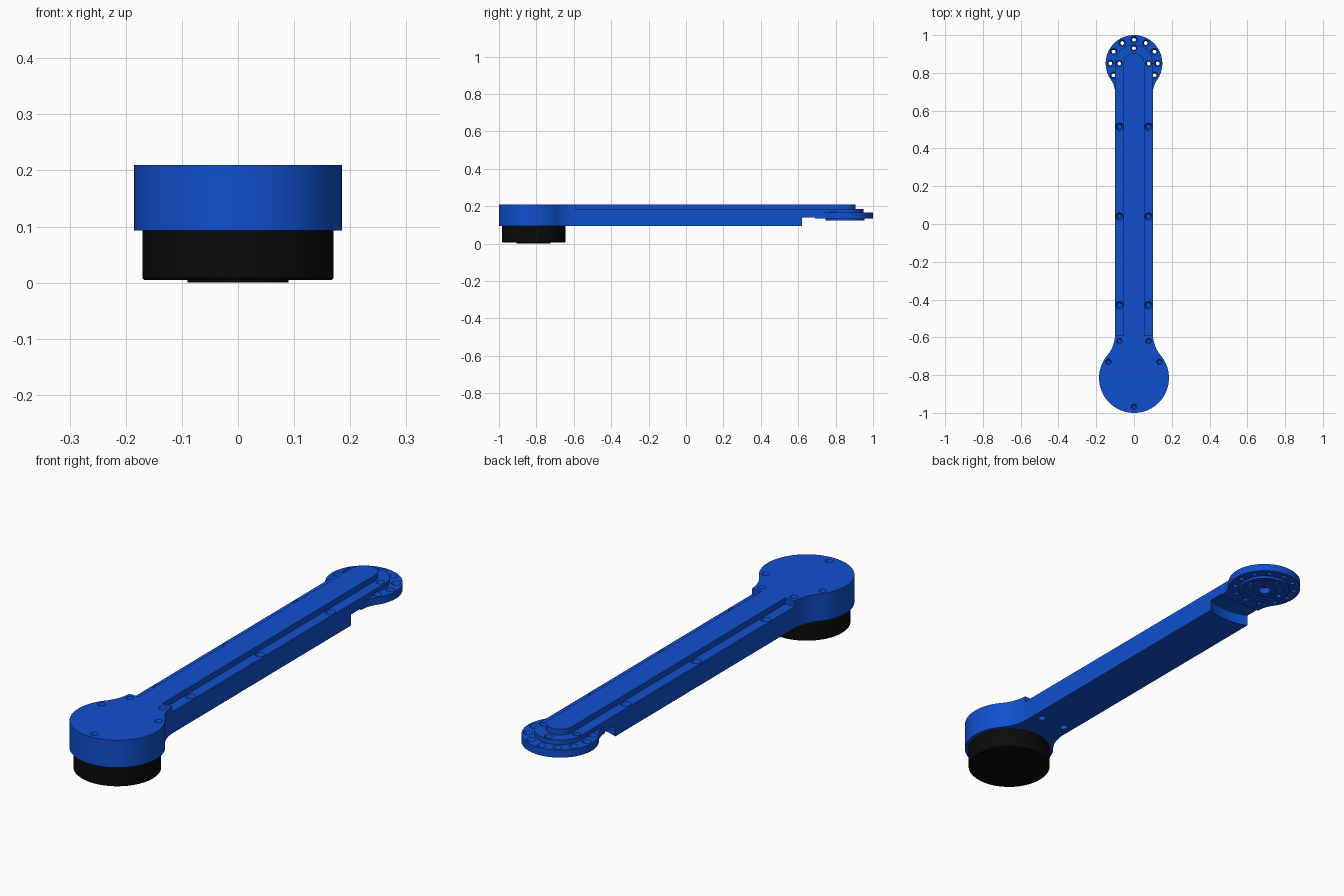
import bpy, bmesh
from math import sin, cos, pi, atan2, radians

if "Cube" in bpy.data.objects:
    bpy.data.objects.remove(bpy.data.objects["Cube"])

HUB, TIP = -0.815, 0.85          # y of the two joint centres


def material(name, rgb):
    m = bpy.data.materials.new(name)
    m.diffuse_color = (*rgb, 1)
    m.use_nodes = True
    m.node_tree.nodes["Principled BSDF"].inputs["Base Color"].default_value = m.diffuse_color
    return m


def make(name, bm, mat=None):
    bmesh.ops.recalc_face_normals(bm, faces=bm.faces)
    me = bpy.data.meshes.new(name)
    bm.to_mesh(me)
    bm.free()
    ob = bpy.data.objects.new(name, me)
    bpy.context.collection.objects.link(ob)
    if mat:
        me.materials.append(mat)
    return ob


def prism(name, pts, z0, z1, mat=None):
    bm = bmesh.new()
    f = bm.faces.new([bm.verts.new((x, y, z0)) for x, y in pts])
    ext = bmesh.ops.extrude_face_region(bm, geom=[f])["geom"]
    for v in ext:
        if isinstance(v, bmesh.types.BMVert):
            v.co.z = z1
    return make(name, bm, mat)


def arc(cx, cy, r, a0, a1, n):
    return [(cx + r * cos(a0 + (a1 - a0) * i / n), cy + r * sin(a0 + (a1 - a0) * i / n))
            for i in range(n + 1)]


def circle(cx, cy, r, n):
    return arc(cx, cy, r, 0, 2 * pi, n)[:-1]


def add_lathe(bm, profile, x, y, n):
    vs = [bm.verts.new((x + r, y, z)) for r, z in profile]
    es = [bm.edges.new(p) for p in zip(vs, vs[1:])]
    bmesh.ops.spin(bm, geom=vs + es, cent=(x, y, 0), axis=(0, 0, 1), angle=2 * pi, steps=n)


def lathe(name, profiles, mat=None, n=96):
    """One object made of solids of revolution: (profile, x, y) each."""
    bm = bmesh.new()
    for profile, x, y in profiles:
        add_lathe(bm, profile, x, y, n)
    bmesh.ops.remove_doubles(bm, verts=bm.verts, dist=1e-5)
    return make(name, bm, mat)


def lobe(cy, r, dy, w):
    """Right half outline of a round end blending tangentially into a bar of half width w.
    Runs from the bar towards the far end of the circle; dy is the signed blend length."""
    R = (w * w + dy * dy - r * r) / (2 * (r - w))
    a = atan2(abs(dy), w + R)
    s = 1 if dy > 0 else -1
    blend = [(x, cy + s * y) for x, y in arc(w + R, abs(dy), R, pi, pi + a, 14)]
    rim = [(x, cy + s * y) for x, y in arc(0, 0, r, a, -pi / 2, 44)]
    return blend + rim[1:]


def mirrored(half):
    return half + [(-x, y) for x, y in reversed(half) if x > 1e-6]


def boolean(ob, tool, op):
    mod = ob.modifiers.new(op, 'BOOLEAN')
    mod.operation, mod.object, mod.solver = op, tool, 'EXACT'
    bpy.context.view_layer.objects.active = ob
    bpy.ops.object.modifier_apply(modifier=mod.name)
    bpy.data.objects.remove(tool)


def hole(r, z0, z1):
    return [(0, z0), (r, z0), (r, z1), (0, z1)]


def sunk(r, R, z0, neck, top):
    """Straight hole with a conical countersink up to just above the surface."""
    return [(0, z0), (r, z0), (r, neck), (R, top), (R, top + 0.006), (0, top + 0.006)]


def drill(ob, holes):
    boolean(ob, lathe("drill_cutter", holes, n=20), 'DIFFERENCE')


def smooth(ob):
    bpy.ops.object.select_all(action='DESELECT')
    ob.select_set(True)
    bpy.context.view_layer.objects.active = ob
    bpy.ops.object.shade_smooth_by_angle(angle=radians(30))


blue = material("blue_paint", (0.005, 0.08, 0.62))
black = material("black_housing", (0.003, 0.003, 0.003))

# Arm: round hub, straight bar and rounded far end
half = list(reversed(lobe(HUB, 0.185, 0.235, 0.1))) + arc(0, TIP, 0.1, 0, pi / 2, 24)
arm = prism("arm", mirrored(half), 0.093, 0.21, blue)

# Side ledges, leaving the raised centre rib
rib = [(-0.055, -0.59)] + arc(0, TIP, 0.055, pi, 0, 32) + [(0.055, -0.59)]
ledge = [(0.3, -0.59), (0.3, 1.2), (-0.3, 1.2), (-0.3, -0.59)] + rib
boolean(arm, prism("ledge_cutter", ledge, 0.185, 0.3), 'DIFFERENCE')

# Curved clearance under the far end
boolean(arm, prism("clearance_cutter", circle(0, TIP, 0.25, 96), 0, 0.14), 'DIFFERENCE')

# Mounting flange at the far end, with a ringed boss below
flange = mirrored(lobe(TIP, 0.15, -0.16, 0.0995))
boolean(arm, prism("flange", flange, 0.133, 0.165), 'UNION')
boss = [(0, 0.15), (0.105, 0.15), (0.105, 0.123), (0.085, 0.123), (0.085, 0.127),
        (0.05, 0.127), (0.05, 0.123), (0, 0.123)]
boolean(arm, lathe("boss", [(boss, 0, TIP)]), 'UNION')

# Flange bolt circle, the bolts under the bar being blind
drill(arm, [(hole(0.010, 0.1, 0.155) if k in (5, 6, 7) else sunk(0.010, 0.018, 0.1, 0.148, 0.165),
             0.125 * sin(k * pi / 6), TIP + 0.125 * cos(k * pi / 6)) for k in range(12)])

# Inner through holes and centre bore
inner = sunk(0.010, 0.016, 0.1, 0.17, 0.185)
drill(arm, [(inner, 0, TIP + 0.08), (inner, 0.078, TIP), (inner, -0.078, TIP),
            (hole(0.025, 0.1, 0.15), 0, TIP)])

# Screw holes in the ledges, hub and underside
screws = [(sunk(0.011, 0.020, 0.12, 0.165, 0.185), s * 0.0765, y)
          for s in (-1, 1) for y in (0.515, 0.04, -0.43)]
hub_screw = sunk(0.008, 0.015, 0.12, 0.196, 0.21)
screws += [(hub_screw, x, y) for x, y in
           ((-0.077, -0.62), (0.077, -0.62), (-0.135, -0.73), (0.135, -0.73), (0, -0.968))]
screws += [(hole(0.016, 0.05, 0.112), s * 0.06, -0.53) for s in (-1, 1)]
drill(arm, screws)
smooth(arm)

# Motor housing below the hub
motor = [(0, 0.006), (0.05, 0.006), (0.05, 0), (0.09, 0), (0.09, 0.005), (0.167, 0.005),
         (0.17, 0.008), (0.17, 0.094), (0, 0.094)]
smooth(lathe("motor_housing", [(motor, 0, HUB)], black))
